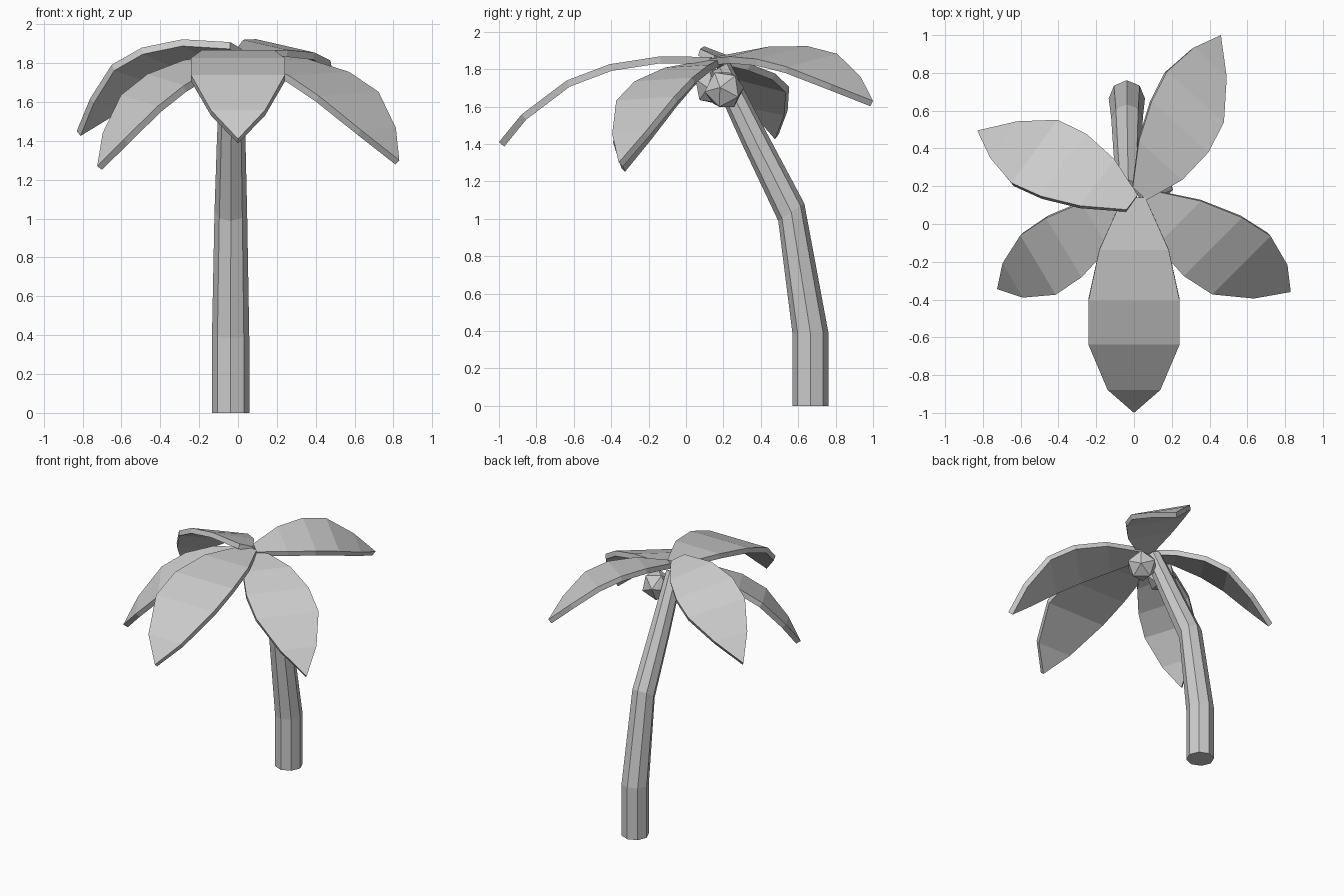
import bpy, math
from mathutils import Vector, Matrix

if "Cube" in bpy.data.objects:
    bpy.data.objects.remove(bpy.data.objects["Cube"])


def make_object(name, verts, faces):
    mesh = bpy.data.meshes.new(name)
    mesh.from_pydata(verts, [], faces)
    mesh.update()
    obj = bpy.data.objects.new(name, mesh)
    bpy.context.collection.objects.link(obj)
    return obj


# Trunk: eight-sided rings along a bent path (x, y, z, radius, tilt in degrees)
RINGS = [(-0.038, 0.665, 0.0, 0.096, 0), (-0.038, 0.665, 0.39, 0.096, 2),
         (-0.037, 0.563, 1.035, 0.084, 34), (-0.035, 0.37, 1.42, 0.073, 28),
         (-0.03, 0.18, 1.81, 0.06, 28)]
SIDES = 8
verts, faces = [], []
for x, y, z, r, tilt in RINGS:
    rot = Matrix.Rotation(math.radians(tilt), 3, 'X')
    for k in range(SIDES):
        a = math.tau * k / SIDES
        verts.append(Vector((x, y, z)) + rot @ Vector((r * math.cos(a), r * math.sin(a), 0)))
for i in range(len(RINGS) - 1):
    for k in range(SIDES):
        a, b = i * SIDES + k, i * SIDES + (k + 1) % SIDES
        faces.append((a, b, b + SIDES, a + SIDES))
faces.append(tuple(reversed(range(SIDES))))
faces.append(tuple(range(len(verts) - SIDES, len(verts))))
make_object("trunk", verts, faces)

# Leaf outline: distance from base, height, half width
OUTLINE = [(0, 0, 0.06), (0.28, 0, 0.185), (0.55, -0.045, 0.243),
           (0.78, -0.135, 0.243), (1.02, -0.32, 0.14)]
TIP = Vector((1.14, 0, -0.47))


def leaf(name, base, tip, side, width=1.0, body=1.0, twist=0.0):
    """Place the outline from base to tip, its left edge toward side.
    body shortens all but the tip; twist (degrees) rolls the base, fading to the tip."""
    span = Vector(tip) - Vector(base)
    scale = span.length / TIP.length
    d = span.normalized()
    s = Vector(side).normalized()
    world = Matrix((d, s, d.cross(s).normalized())).transposed()
    t, left = TIP.normalized(), Vector((0, 1, 0))
    m = world @ Matrix((t, left, t.cross(left)))
    pts = []
    for x, z, w in OUTLINE:
        a = math.radians(twist) * (1 - x / TIP.x)
        edge = Vector((0, math.cos(a), math.sin(a))) * w * width
        mid = Vector((x * body, 0, z * body))
        pts += [mid + edge, mid - edge]
    pts.append(TIP)
    n = len(OUTLINE)
    quads = [(2 * i, 2 * i + 1, 2 * i + 3, 2 * i + 2) for i in range(n - 1)]
    quads.append((2 * n - 2, 2 * n - 1, 2 * n))
    obj = make_object(name, [Vector(base) + m @ (p * scale) for p in pts], quads)
    mod = obj.modifiers.new("thickness", 'SOLIDIFY')
    mod.thickness = 0.037
    mod.offset = -1


# Five leaves around the crown
leaf("leaf_front", (0, 0.14, 1.865), (0, -1.0, 1.41), (1, 0, 0))
leaf("leaf_front_right", (0.05, 0.14, 1.85), (0.83, -0.36, 1.30), (0.31, 0.31, 0.02), 1.03, 0.96)
leaf("leaf_back_right", (0.03, 0.16, 1.865), (0.46, 1.0, 1.63), (-0.305, 0.275, 0.07), 1.07, 0.95)
leaf("leaf_back_left", (-0.01, 0.115, 1.89), (-0.83, 0.495, 1.45), (-0.25, -0.345, 0.06), 1.07, 0.93, 12)
leaf("leaf_front_left", (-0.03, 0.12, 1.84), (-0.725, -0.345, 1.27), (0.19, -0.32, -0.06), 0.93, 0.97)

# Coconuts beside the top of the trunk
for i, loc in enumerate([(0.1, 0.205, 1.69), (-0.12, 0.15, 1.71)]):
    bpy.ops.mesh.primitive_ico_sphere_add(subdivisions=1, radius=0.11,
                                          location=loc, rotation=(0.5, 0.3, i))
    bpy.context.object.name = f"coconut_{i + 1}"
